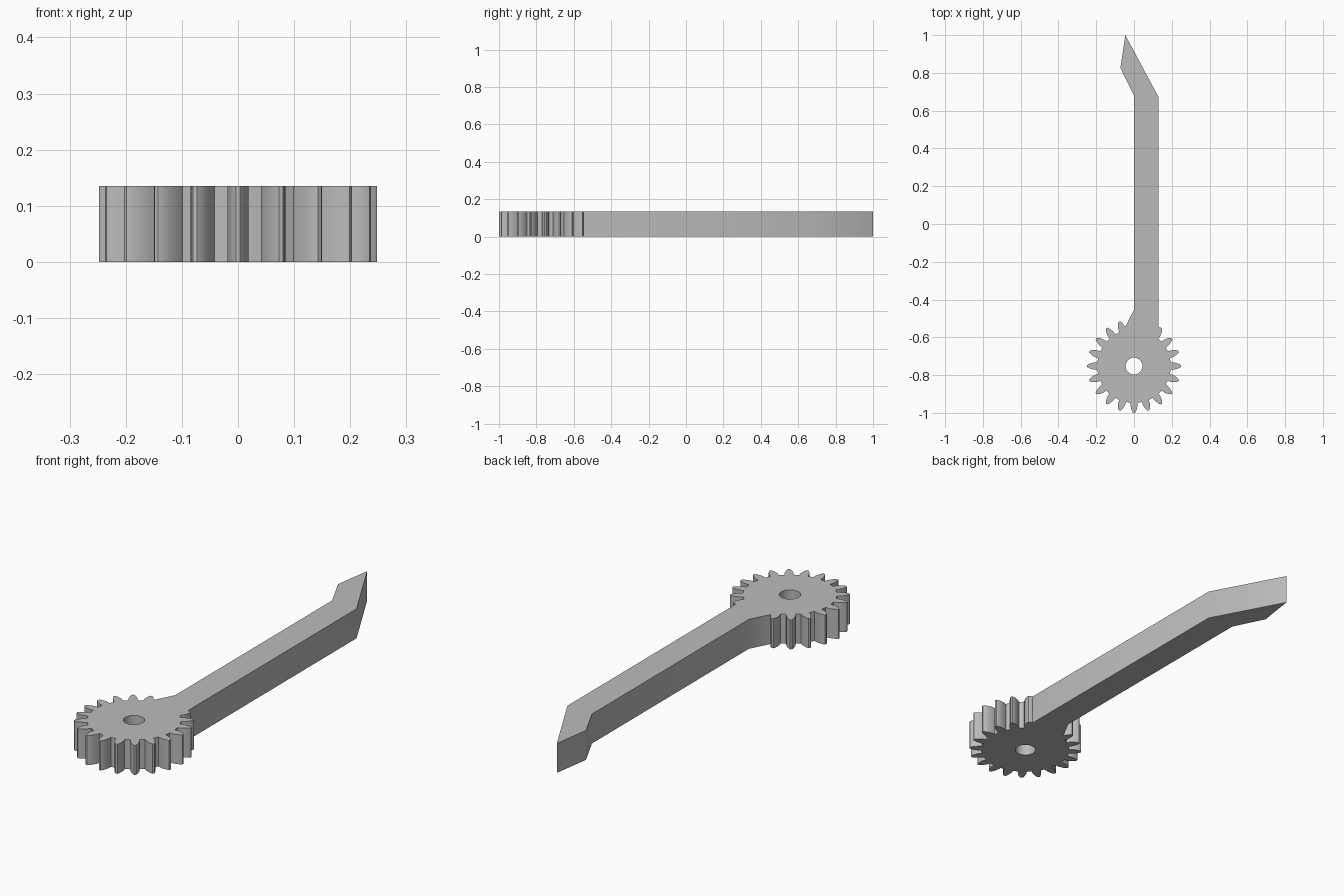
import bpy
from math import cos, sin, radians
from mathutils import Vector

cube = bpy.data.objects.get("Cube")
if cube:
    bpy.data.objects.remove(cube, do_unlink=True)

HEIGHT = 0.135
CENTRE = Vector((0, -0.752))
TEETH = 20
STEP = 360 / TEETH
# Tooth flank: (distance from gear centre, half width)
FLANK = [(0.194, 0.019), (0.211, 0.019), (0.23, 0.014), (0.242, 0.009), (0.248, 0.004)]

grey = bpy.data.materials.new("plain grey")
grey.use_nodes = True
colour = (0.5, 0.5, 0.5, 1)
grey.diffuse_color = colour
grey.node_tree.nodes["Principled BSDF"].inputs["Base Color"].default_value = colour


def flank(angle, side):
    """Points up one side of a tooth, from root to tip."""
    a = radians(angle)
    out, across = Vector((cos(a), sin(a))), Vector((-sin(a), cos(a)))
    return [CENTRE + out * r + across * (w * side) for r, w in FLANK]


def add_loop(curve, points):
    spline = curve.splines.new('POLY')
    spline.points.add(len(points) - 1)
    for p, co in zip(spline.points, points):
        p.co = (co[0], co[1], 0, 1)
    spline.use_cyclic_u = True


# Gear teeth, counter-clockwise from the left of the arm to its right
first, last = 6, 23
outline = []
for i in range(first, last + 1):
    rise, fall = flank(i * STEP, -1), flank(i * STEP, 1)[::-1]
    if i == first:
        rise = rise[1:]
    if i == last:
        fall = fall[:1]
    outline += rise + fall

# Bent arm with its slanted tip
outline += [(0.13, -0.547), (0.13, 0.672), (-0.046, 1.0),
            (-0.072, 0.826), (0.0, 0.68), (0.0, -0.455)]

# Shaft hole
hole = [CENTRE + Vector((cos(radians(a)), sin(radians(a)))) * 0.045
        for a in range(0, 360, 18)]

curve = bpy.data.curves.new("gear_arm", 'CURVE')
curve.dimensions = '2D'
curve.fill_mode = 'BOTH'
curve.extrude = HEIGHT / 2
add_loop(curve, outline)
add_loop(curve, hole)
curve.materials.append(grey)

arm = bpy.data.objects.new("gear_arm", curve)
bpy.context.collection.objects.link(arm)
arm.location.z = HEIGHT / 2
bpy.ops.object.select_all(action='DESELECT')
arm.select_set(True)
bpy.context.view_layer.objects.active = arm
bpy.ops.object.convert(target='MESH')

# Weld the caps to the walls
arm = bpy.context.object
weld = arm.modifiers.new("weld", 'WELD')
weld.merge_threshold = 0.0005
bpy.ops.object.modifier_apply(modifier="weld")
bpy.ops.object.mode_set(mode='EDIT')
bpy.ops.mesh.select_all(action='SELECT')
bpy.ops.mesh.normals_make_consistent(inside=False)
bpy.ops.object.mode_set(mode='OBJECT')
bpy.ops.object.shade_smooth_by_angle(angle=radians(30))
